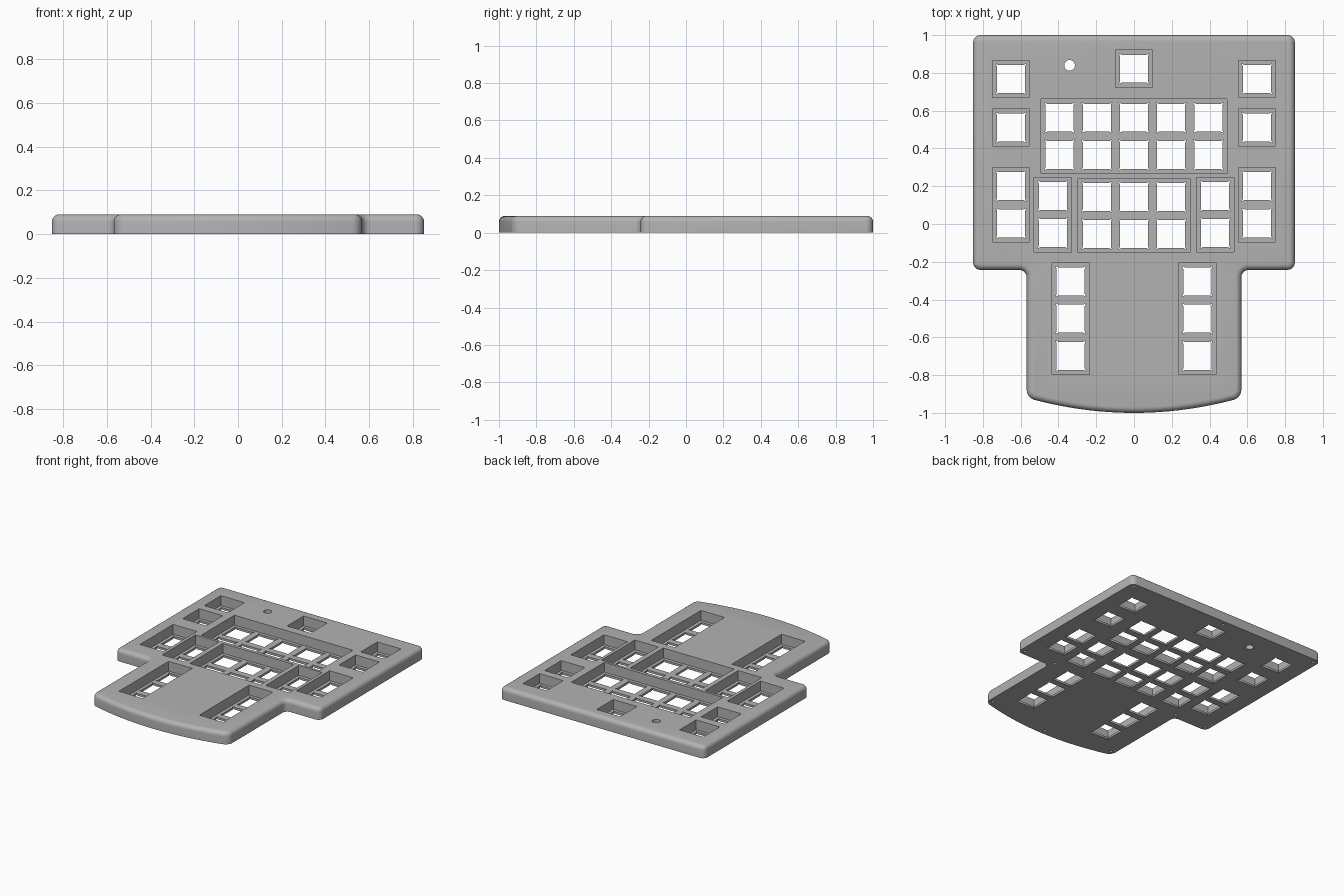
import bpy, bmesh, math
from mathutils import Vector

if "Cube" in bpy.data.objects:
    bpy.data.objects.remove(bpy.data.objects["Cube"], do_unlink=True)

HEIGHT = 0.09       # whole case
PLATE = 0.016       # floor left under the key wells
PITCH = 0.197       # key spacing

grey = bpy.data.materials.new("case_grey")
grey.use_nodes = True
colour = (0.45, 0.45, 0.45, 1)
grey.diffuse_color = colour
grey.node_tree.nodes["Principled BSDF"].inputs["Base Color"].default_value = colour


def add_prism(bm, points, low, high):
    """Extrude a closed outline from low to high."""
    face = bm.faces.new([bm.verts.new((x, y, low)) for x, y in points])
    out = bmesh.ops.extrude_face_region(bm, geom=[face])
    top = [v for v in out["geom"] if isinstance(v, bmesh.types.BMVert)]
    bmesh.ops.translate(bm, verts=top, vec=(0, 0, high - low))


def circle(cx, cy, r, n):
    return [(cx + r * math.cos(2 * math.pi * i / n),
             cy + r * math.sin(2 * math.pi * i / n)) for i in range(n)]


def make_object(name, bm):
    bmesh.ops.recalc_face_normals(bm, faces=bm.faces[:])
    mesh = bpy.data.meshes.new(name)
    bm.to_mesh(mesh)
    bm.free()
    mesh.materials.append(grey)
    obj = bpy.data.objects.new(name, mesh)
    bpy.context.collection.objects.link(obj)
    return obj


# Case body: wide back, narrow front with a bowed edge
corners = [(0.568, -0.92), (0.568, -0.243), (0.852, -0.243), (0.852, 1.0)]
outline = corners + [(-x, y) for x, y in reversed(corners)]
STEPS = 24
for i in range(1, STEPS):
    t = 2 * i / STEPS - 1
    outline.append((0.568 * t, -1 + 0.08 * t * t))

body = bmesh.new()
add_prism(body, outline, 0, HEIGHT)


def upright_edges(points):
    return [e for e in body.edges
            if abs(e.verts[0].co.z - e.verts[1].co.z) > 0.01
            and any((e.verts[0].co.xy - Vector(p)).length < 0.001 for p in points)]


# Round the plan corners, then the top rim
bmesh.ops.bevel(body, geom=upright_edges(outline[:8]), offset=0.04,
                segments=6, profile=0.5, affect='EDGES')
rim = [e for e in body.edges if all(v.co.z > HEIGHT - 0.001 for v in e.verts)]
bmesh.ops.bevel(body, geom=rim, offset=0.032, segments=6, profile=0.5,
                affect='EDGES')
case = make_object("keyboard_case", body)

# Key groups: centre x, centre y, columns, rows
mirrored = [(0.651, 0.768, 1, 1), (0.651, 0.511, 1, 1), (0.651, 0.102, 1, 2),
            (0.430, 0.050, 1, 2), (0.335, -0.501, 1, 3)]
groups = [(0, 0.822, 1, 1), (0, 0.464, 5, 2), (0, 0.045, 3, 2)]
for x, y, cols, rows in mirrored:
    groups += [(x, y, cols, rows), (-x, y, cols, rows)]

# Square switch opening with small pointed corners
quarter = [(0.074, 0.066), (0.081, 0.081), (0.066, 0.074)]
opening = []
for turn in range(4):
    for x, y in quarter:
        for _ in range(turn):
            x, y = -y, x
        opening.append((x, y))

wells, holes = bmesh.new(), bmesh.new()
for cx, cy, cols, rows in groups:
    w, d = cols * PITCH / 2, rows * PITCH / 2
    add_prism(wells, [(cx - w, cy - d), (cx + w, cy - d),
                      (cx + w, cy + d), (cx - w, cy + d)], PLATE, HEIGHT + 0.05)
    for c in range(cols):
        for r in range(rows):
            kx = cx + (c - (cols - 1) / 2) * PITCH
            ky = cy + (r - (rows - 1) / 2) * PITCH
            add_prism(holes, [(kx + x, ky + y) for x, y in opening],
                      -0.05, PLATE + 0.02)

# Round through hole and blind screw holes underneath
add_prism(holes, circle(-0.341, 0.84, 0.028, 32), -0.05, HEIGHT + 0.05)
screws = [(0, 0.965), (0, -0.96)]
for x, y in [(0.815, 0.965), (0.815, -0.205), (0.55, -0.205), (0.535, -0.885)]:
    screws += [(x, y), (-x, y)]
for x, y in screws:
    add_prism(holes, circle(x, y, 0.011, 16), -0.05, 0.045)

# Cut wells first, then openings
bpy.context.view_layer.objects.active = case
case.select_set(True)
for name, bm in (("well_cutter", wells), ("hole_cutter", holes)):
    cutter = make_object(name, bm)
    cutter.hide_render = True
    cut = case.modifiers.new(name, 'BOOLEAN')
    cut.operation = 'DIFFERENCE'
    cut.solver = 'EXACT'
    cut.object = cutter
    bpy.ops.object.modifier_apply(modifier=cut.name)
    bpy.data.objects.remove(cutter, do_unlink=True)

bpy.ops.object.shade_smooth_by_angle(angle=math.radians(30))
